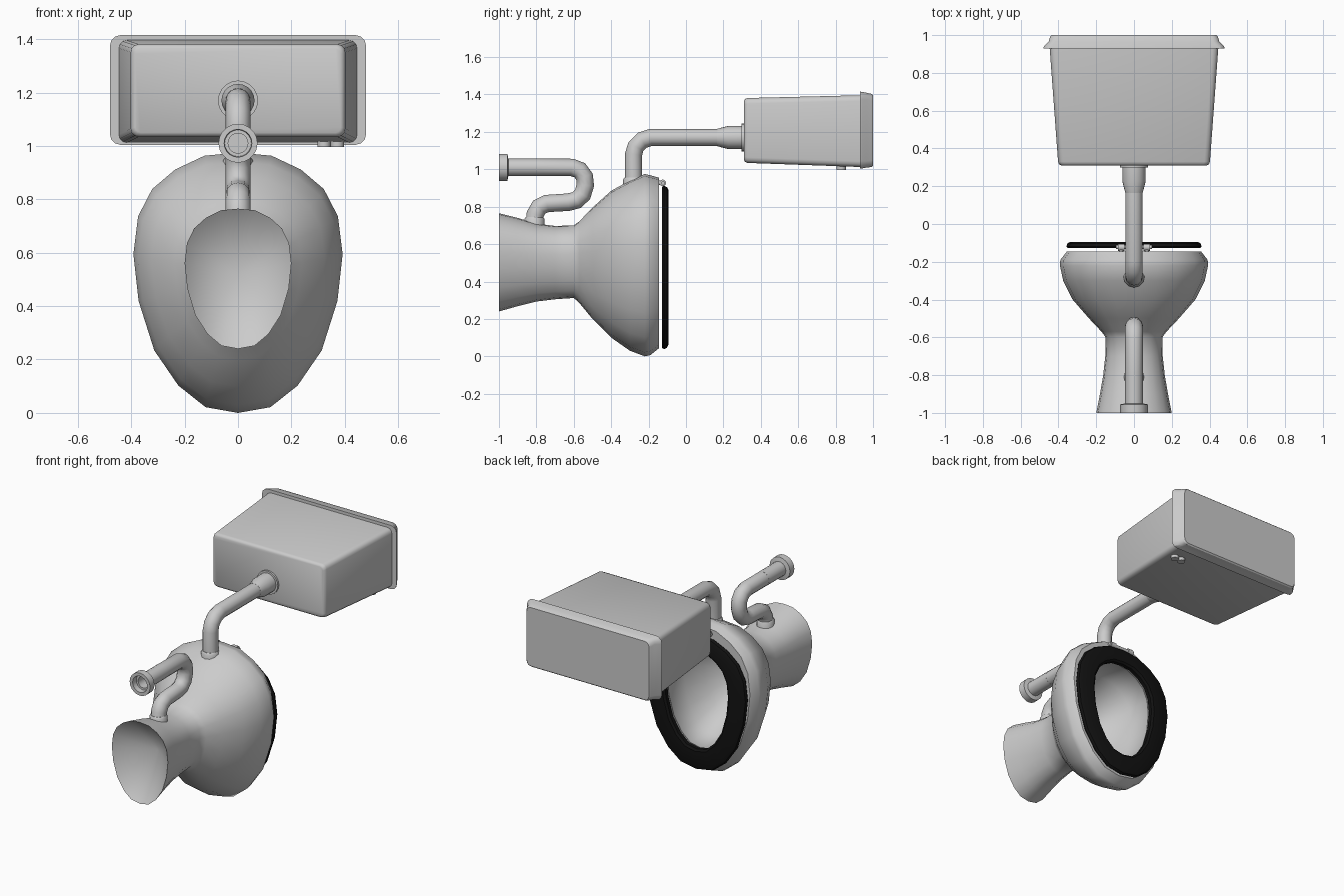
import bpy, bmesh
from math import sin, cos, pi, radians

if "Cube" in bpy.data.objects:
    bpy.data.objects.remove(bpy.data.objects["Cube"])

# half egg outline: (fraction of half width, fraction of height)
EGG = [(0, 1), (.32, .988), (.6, .935), (.82, .86), (.955, .755), (1, .61),
       (.95, .43), (.8, .24), (.57, .105), (.31, .022), (0, 0)]


def egg(y, w, zb, zt):
    half = [(x * w, y, zb + t * (zt - zb)) for x, t in EGG]
    return half + [(-x, yy, z) for x, yy, z in half[-2:0:-1]]


def rounded_rect(y, hx, zb, zt, r):
    pts = []
    for i, (sx, z0) in enumerate([(1, zt - r), (-1, zt - r), (-1, zb + r), (1, zb + r)]):
        for k in range(4):
            a = pi / 2 * (i + k / 3)
            pts.append((sx * (hx - r) + r * cos(a), y, z0 + r * sin(a)))
    return pts


def circle_y(y, r, z, n=20):
    return [(r * cos(2 * pi * k / n), y, z + r * sin(2 * pi * k / n)) for k in range(n)]


def loft(name, rings, start=None, end=None, closed=False, angle=35):
    """Skin rings; each end is a fan to a given apex, or a flat cap."""
    bm = bmesh.new()
    vs = [[bm.verts.new(p) for p in r] for r in rings]
    n = len(vs[0])
    pairs = list(zip(vs, vs[1:])) + ([(vs[-1], vs[0])] if closed else [])
    for a, b in pairs:
        for i in range(n):
            j = (i + 1) % n
            bm.faces.new((a[i], a[j], b[j], b[i]))
    if not closed:
        for ring, apex in ((vs[0], start), (vs[-1], end)):
            if apex:
                c = bm.verts.new(apex)
                for i in range(n):
                    bm.faces.new((ring[i], ring[(i + 1) % n], c))
            else:
                bm.faces.new(ring)
    bmesh.ops.recalc_face_normals(bm, faces=bm.faces)
    me = bpy.data.meshes.new(name)
    bm.to_mesh(me)
    bm.free()
    ob = bpy.data.objects.new(name, me)
    bpy.context.collection.objects.link(ob)
    bpy.ops.object.select_all(action='DESELECT')
    ob.select_set(True)
    bpy.context.view_layer.objects.active = ob
    bpy.ops.object.shade_smooth_by_angle(angle=radians(angle))
    return ob


def tube(name, pts, r):
    """Round pipe through points (x, y, z[, radius factor])."""
    cu = bpy.data.curves.new(name, 'CURVE')
    cu.dimensions = '3D'
    cu.bevel_depth = r
    cu.bevel_resolution = 4
    cu.use_fill_caps = True
    sp = cu.splines.new('POLY')
    sp.points.add(len(pts) - 1)
    for p, q in zip(sp.points, pts):
        p.co = (*q[:3], 1)
        p.radius = q[3] if len(q) > 3 else 1
    sp.use_smooth = True
    ob = bpy.data.objects.new(name, cu)
    bpy.context.collection.objects.link(ob)
    return ob


# bowl: hollow foot, waist, flared body, rim and inner basin
outer = [(-1, .2, .24, .765), (-.9, .18, .268, .74), (-.8, .163, .293, .71),
         (-.7, .152, .305, .697), (-.6, .15, .312, .7), (-.57, .172, .285, .722),
         (-.5, .238, .2, .795), (-.4, .325, .1, .885), (-.3, .375, .03, .94),
         (-.22, .392, 0, .975), (-.19, .39, .007, .968), (-.145, .355, .043, .955)]
inner = [(-.145, .235, .165, .82), (-.17, .25, .15, .835), (-.3, .23, .18, .8),
         (-.42, .17, .26, .72), (-.52, .09, .38, .62)]
loft("bowl", [egg(*r) for r in outer + inner],
     start=(0, -.82, .52), end=(0, -.55, .5), angle=50)

# black seat ring
seat = loft("seat", [egg(-.128, .352, .045, .905), egg(-.118, .358, .038, .912),
                     egg(-.102, .352, .045, .905), egg(-.094, .335, .062, .89),
                     egg(-.094, .24, .16, .82), egg(-.104, .227, .173, .808),
                     egg(-.128, .227, .173, .808)], closed=True, angle=30)
mat = bpy.data.materials.new("black_seat")
mat.diffuse_color = (.006, .006, .006, 1)
mat.use_nodes = True
mat.node_tree.nodes["Principled BSDF"].inputs["Base Color"].default_value = mat.diffuse_color
seat.data.materials.append(mat)

# seat hinge
tube("hinge_bar", [(-.095, -.122, .925), (.095, -.122, .925)], .011)
for s, side in ((-1, "left"), (1, "right")):
    tube("hinge_knuckle_" + side, [(s * .05, -.124, .927), (s * .085, -.124, .927)], .018)
    tube("hinge_post_" + side, [(s * .068, -.15, .927), (s * .068, -.115, .927)], .012)

# cistern body and flared lid
loft("cistern", [rounded_rect(.31, .385, 1.05, 1.365, .02),
                 rounded_rect(.316, .396, 1.039, 1.376, .028),
                 rounded_rect(.33, .402, 1.034, 1.381, .03),
                 rounded_rect(.94, .447, 1.012, 1.396, .03)], angle=40)
loft("cistern_lid", [rounded_rect(.93, .445, 1.012, 1.398, .03),
                     rounded_rect(.93, .48, 1.004, 1.415, .04),
                     rounded_rect(.942, .476, 1.005, 1.414, .04),
                     rounded_rect(.965, .452, 1.009, 1.409, .035),
                     rounded_rect(.992, .444, 1.012, 1.403, .035),
                     rounded_rect(1, .436, 1.019, 1.396, .03)], angle=30)

# inlet fitting under the cistern
for x in (.322, .372):
    tube("inlet_fitting", [(x, .83, 1.03), (x, .83, .996)], .025)

# flush pipe with funnel coupling and collars
Z = 1.17
tube("flush_pipe", [(0, .2, Z), (0, -.19, Z), (0, -.235, 1.155), (0, -.268, 1.122),
                    (0, -.28, 1.08), (0, -.28, .9)], .046)
loft("flush_coupling", [circle_y(.165, .046, Z), circle_y(.225, .062, Z),
                        circle_y(.315, .062, Z)])
loft("flush_collar", [circle_y(.298, .075, Z), circle_y(.315, .075, Z)])
tube("flush_inlet_collar", [(0, -.28, .9), (0, -.28, .945), (0, -.28, .957, .85)], .056)

# soil pipe with trap bend
tube("soil_pipe", [(0, -.8, 1.01), (0, -.61, 1.01), (0, -.568, .995), (0, -.543, .96),
                   (0, -.538, .915), (0, -.553, .865), (0, -.585, .835), (0, -.63, .824),
                   (0, -.745, .817), (0, -.785, .798), (0, -.806, .76), (0, -.812, .68)], .047)
tube("soil_outlet_collar", [(0, -.81, .66), (0, -.81, .735), (0, -.81, .745, .85)], .054)

# open end of the soil pipe with flange
E = 1.01
loft("soil_pipe_end", [circle_y(-.78, .047, E), circle_y(-.95, .047, E), circle_y(-.955, .073, E),
                       circle_y(-1, .073, E), circle_y(-1, .052, E), circle_y(-.965, .05, E),
                       circle_y(-.965, .037, E), circle_y(-.85, .037, E)])
